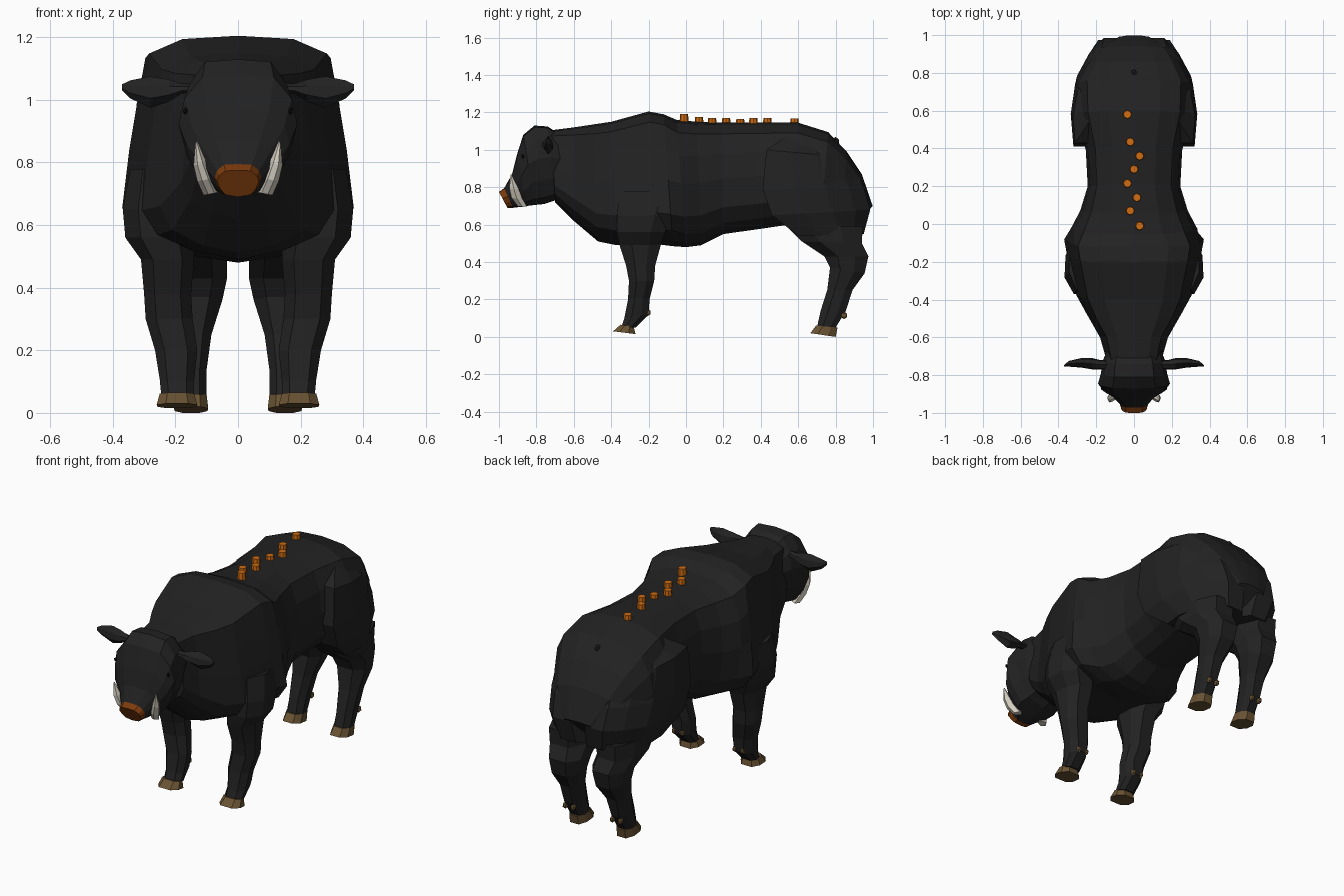
import bpy, bmesh
from mathutils import Vector

if "Cube" in bpy.data.objects:
    bpy.data.objects.remove(bpy.data.objects["Cube"])


def material(name, rgb):
    m = bpy.data.materials.new(name)
    m.use_nodes = True
    m.diffuse_color = (*rgb, 1)
    m.node_tree.nodes["Principled BSDF"].inputs["Base Color"].default_value = (*rgb, 1)
    return m


HIDE = material("charcoal hide", (0.016, 0.016, 0.016))
SNOUT = material("rust snout", (0.2, 0.043, 0.004))
IVORY = material("ivory", (0.66, 0.62, 0.53))
HORN = material("brown hoof", (0.14, 0.085, 0.033))
WART = material("orange wart", (0.62, 0.15, 0.006))
BLACK = material("black eye", (0.004, 0.004, 0.004))

X, Y = Vector((1, 0, 0)), Vector((0, 1, 0))

# Half cross-sections: (fraction from first to second edge, fraction of half width)
SHOULDER = [(0, 0), (.015, .5), (.08, .8), (.28, .87), (.5, .94), (.76, 1), (.88, .84), (.96, .45), (1, 0)]
BARREL = [(0, 0), (.02, .45), (.1, .8), (.28, .95), (.5, 1), (.76, .93), (.9, .7), (.97, .4), (1, 0)]
SKULL = [(0, 0), (.02, .6), (.2, .9), (.42, 1), (.7, .85), (.92, .6), (1, 0)]
LIMB = [(0, .55), (.3, 1), (.7, .95), (1, .5)]
THIGH = [(0, .9), (.32, 1.18), (.62, 1.18), (.85, .85), (1, .4)]
LEAF = [(0, 0), (.3, .8), (.7, 1), (1, 0)]


def finish(name, bm, mat):
    bmesh.ops.recalc_face_normals(bm, faces=bm.faces)
    mesh = bpy.data.meshes.new(name)
    bm.to_mesh(mesh)
    bm.free()
    mesh.materials.append(mat)
    ob = bpy.data.objects.new(name, mesh)
    bpy.context.collection.objects.link(ob)
    return ob


def loft(name, rings, mat, axis=X):
    """Skin rings given as (edge point, opposite point, half width, section)."""
    bm, loops = bmesh.new(), []
    for a, b, half, section in rings:
        a, b = Vector(a), Vector(b)
        pts = [a.lerp(b, t) + axis * half * u for t, u in section]
        pts += [a.lerp(b, t) - axis * half * u for t, u in reversed(section) if u]
        loops.append([bm.verts.new(p) for p in pts])
    for r, s in zip(loops, loops[1:]):
        for i in range(len(r)):
            j = (i + 1) % len(r)
            bm.faces.new((r[i], r[j], s[j], s[i]))
    bm.faces.new(loops[0])
    bm.faces.new(loops[-1])
    return finish(name, bm, mat)


def side_loft(name, rows, section, mat, side, lean=0):
    """Rows: first y, z, second y, z, inner x, outer x; lean draws the rear inward."""
    rings = []
    for y1, z1, y2, z2, inner, outer in rows:
        cx = (inner + outer) / 2
        rings.append(((side * cx, y1, z1), (side * (cx - lean), y2, z2), (outer - inner) / 2, section))
    return loft(name, rings, mat)


def blob(name, centre, radius, scale, mat):
    bm = bmesh.new()
    bmesh.ops.create_icosphere(bm, subdivisions=1, radius=radius)
    bmesh.ops.scale(bm, vec=scale, verts=bm.verts)
    bmesh.ops.translate(bm, vec=centre, verts=bm.verts)
    return finish(name, bm, mat)


def wart(name, centre):
    bm = bmesh.new()
    bmesh.ops.create_cone(bm, cap_ends=True, segments=8, radius1=.025, radius2=.021, depth=.05)
    bmesh.ops.translate(bm, vec=centre, verts=bm.verts)
    return finish(name, bm, WART)


# Body: top y, z, bottom y, z, half width
front_rows = [(-.72, 1.105, -.70, .72, .15), (-.6, 1.12, -.6, .62, .18),
              (-.5, 1.135, -.47, .51, .25), (-.4, 1.15, -.37, .49, .305),
              (-.2, 1.205, -.15, .495, .355), (-.12, 1.19, -.07, .485, .37)]
rear_rows = [(-.05, 1.16, 0, .48, .335), (.06, 1.15, .08, .49, .285), (.2, 1.145, .2, .55, .245),
             (.4, 1.145, .38, .575, .255), (.6, 1.145, .55, .6, .305), (.76, 1.095, .72, .58, .31),
             (.86, .99, .82, .57, .255), (.94, .87, .88, .58, .2), (.998, .7, .93, .62, .1)]
loft("body", [((0, y, z), (0, v, w), h, sec)
              for rows, sec in ((front_rows, SHOULDER), (rear_rows, BARREL))
              for y, z, v, w, h in rows], HIDE)

# Head with a rust-coloured nose
head_rows = [(-.67, 1.08, -.65, .78, .14), (-.74, 1.125, -.70, .73, .165),
             (-.81, 1.13, -.76, .71, .175), (-.87, 1.08, -.81, .705, .19),
             (-.905, .97, -.85, .70, .165), (-.93, .87, -.885, .695, .115),
             (-.972, .795, -.925, .69, .075), (-1, .775, -.955, .69, .067)]
head = loft("head", [((0, y, z), (0, v, w), h, SKULL) for y, z, v, w, h in head_rows], HIDE)
head.data.materials.append(SNOUT)
for f in head.data.polygons:
    if f.center.y < -.94 and f.center.z < .79:
        f.material_index = 1

# Tail nub lying against the rump
blob("tail", (0, .8, 1.045), .02, (.8, 1, 1.2), HIDE)

for side, label in ((1, "left"), (-1, "right")):
    # Front leg flowing out of the shoulder
    side_loft(label + "_front_leg", [
        (-.35, .78, -.03, .78, .16, .345), (-.37, .65, -.08, .65, .15, .368),
        (-.37, .56, -.11, .56, .14, .36), (-.355, .49, -.135, .49, .14, .31),
        (-.32, .38, -.165, .38, .15, .30), (-.305, .30, -.17, .30, .145, .295),
        (-.31, .2, -.195, .2, .13, .265), (-.33, .1, -.2, .12, .14, .25),
        (-.345, .055, -.27, .05, .14, .245)], LIMB, HIDE, side)
    side_loft(label + "_front_hoof", [
        (-.35, .065, -.28, .055, .14, .25), (-.39, .03, -.27, .015, .13, .26)], LIMB, HORN, side)

    # Haunch, rounded in toward the rump, and hind leg
    side_loft(label + "_haunch", [
        (.55, 1.08, .78, 1.04, .08, .24), (.43, 1.0, .86, .96, .05, .325),
        (.41, .79, .95, .8, .05, .335), (.46, .65, .985, .68, .04, .325),
        (.6, .54, .95, .55, .04, .28)], THIGH, HIDE, side, lean=.08)
    side_loft(label + "_hind_leg", [
        (.54, .59, .945, .59, .03, .27), (.62, .51, .94, .5, .035, .265),
        (.74, .43, .975, .43, .035, .24), (.77, .37, .955, .34, .05, .23),
        (.755, .25, .89, .25, .085, .21), (.72, .14, .855, .14, .1, .2),
        (.7, .05, .8, .05, .1, .2)], LIMB, HIDE, side)
    side_loft(label + "_hind_hoof", [
        (.695, .06, .81, .05, .1, .2), (.665, .02, .8, 0, .095, .205)], LIMB, HORN, side)

    # Dewclaws behind each foot
    for part, x, y, z in (("front", .193, -.207, .13), ("hind", .15, .845, .115)):
        for k, dx in (("inner", -.025), ("outer", .025)):
            blob(f"{label}_{part}_{k}_dewclaw", (side * (x + dx), y, z), .02, (.7, 1, 1), HORN)

    # Ear, a flattened leaf pointing outward
    loft(label + "_ear", [((side * x, y, a), (side * x, y, b), t, LEAF) for x, y, a, b, t in (
        (.12, -.745, 1.055, 1.02, .02), (.18, -.745, 1.052, 1.02, .025), (.22, -.74, 1.065, .995, .03),
        (.28, -.735, 1.075, .975, .025), (.345, -.74, 1.062, 1.005, .015),
        (.37, -.75, 1.05, 1.03, .004))], HIDE, Y)

    # Tusk curving upward from the jaw
    loft(label + "_tusk", [((side * a, y, z), (side * b, y, z - .01), t, LEAF) for a, b, y, z, t in (
        (.06, .11, -.875, .705, .024), (.08, .13, -.905, .75, .028),
        (.1, .142, -.92, .80, .024), (.13, .137, -.935, .87, .004))], IVORY, Y)

    # Eye
    blob(label + "_eye", (side * .168, -.872, .965), .012, (.7, .7, 1), BLACK)

# Warts zigzagging along the back
for i, (x, y, z) in enumerate([(.03, -.01, 1.167), (-.02, .07, 1.15), (.015, .14, 1.146), (-.035, .215, 1.144),
                               (0, .29, 1.14), (.03, .36, 1.144), (-.02, .435, 1.145), (-.035, .58, 1.143)]):
    wart(f"back_wart_{i + 1}", (x, y, z))
